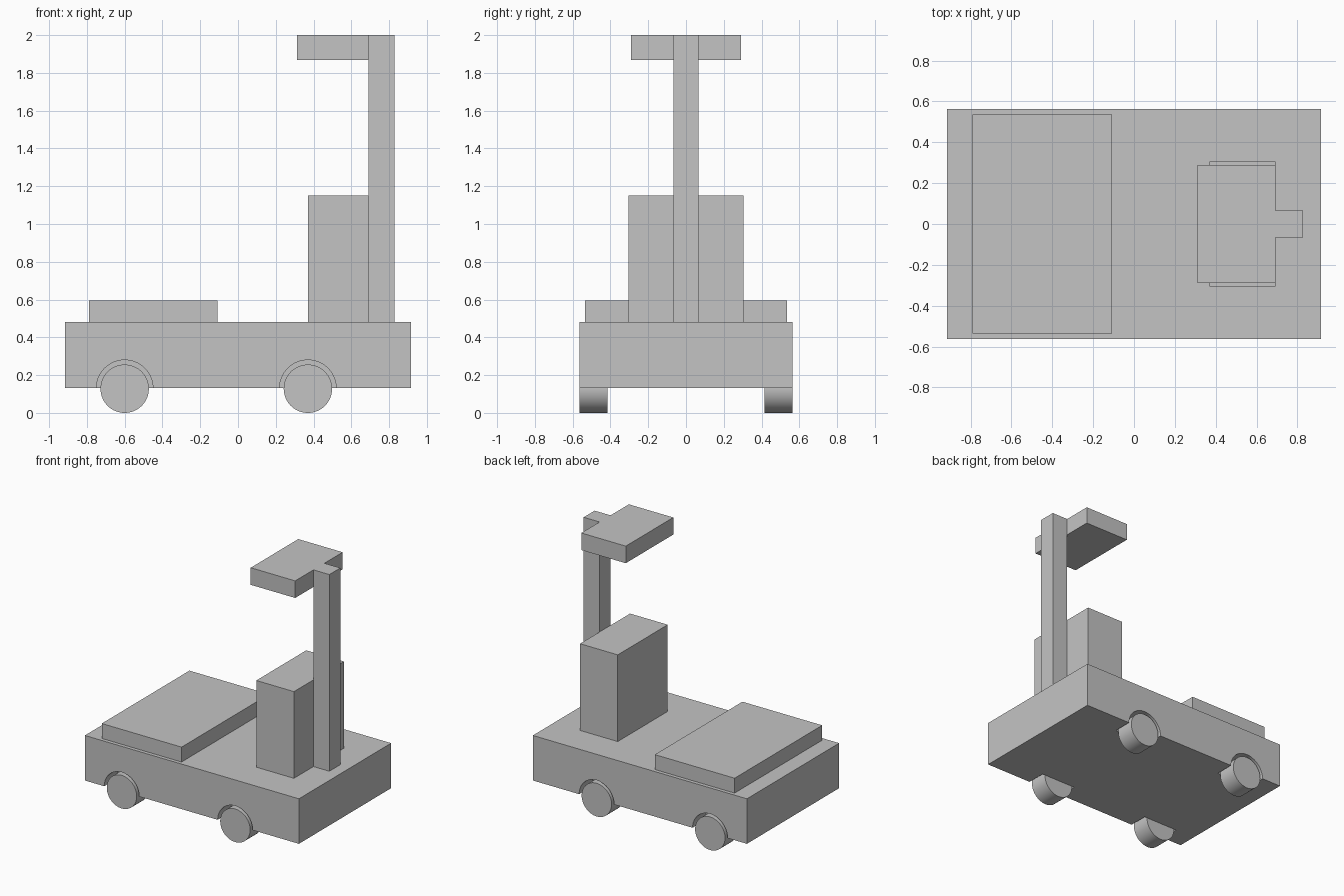
import bpy
import math

default_cube = bpy.data.objects.get("Cube")
if default_cube:
    bpy.data.objects.remove(default_cube, do_unlink=True)

# Single flat colour
grey = bpy.data.materials.new("plain_grey")
grey.use_nodes = True
colour = (0.55, 0.55, 0.55, 1)
grey.diffuse_color = colour
grey.node_tree.nodes["Principled BSDF"].inputs["Base Color"].default_value = colour


def box(name, x, y_half, z):
    """Box spanning two x limits and two z limits, symmetric in y."""
    bpy.ops.mesh.primitive_cube_add(
        size=1, location=((x[0] + x[1]) / 2, 0, (z[0] + z[1]) / 2))
    obj = bpy.context.object
    obj.name = name
    obj.scale = (x[1] - x[0], 2 * y_half, z[1] - z[0])
    bpy.ops.object.transform_apply(location=False, rotation=False, scale=True)
    obj.data.materials.append(grey)
    return obj


def axle_cylinder(name, radius, x, y, z):
    """Cylinder lying along y between two y limits."""
    bpy.ops.mesh.primitive_cylinder_add(
        vertices=64, radius=radius, depth=abs(y[1] - y[0]),
        location=(x, (y[0] + y[1]) / 2, z), rotation=(math.pi / 2, 0, 0))
    obj = bpy.context.object
    obj.name = name
    obj.data.materials.append(grey)
    return obj


deck = 0.48
side = 0.563
wheel_inner = 0.415
wheel_radius = 0.128
arch_radius = 0.15

# Chassis, front cover slab, seat box, mast and overhead plate
chassis = box("chassis", (-0.915, 0.915), side, (0.132, deck))
box("cover_slab", (-0.79, -0.108), 0.535, (deck, 0.595))
box("seat_box", (0.37, 0.692), 0.305, (deck, 1.15))
box("mast", (0.692, 0.828), 0.067, (deck, 2.0))
box("overhead_plate", (0.312, 0.692), 0.29, (1.868, 2.0))

# Wheels, each set in an arch cut into the chassis
for end, x in (("front", -0.6), ("rear", 0.37)):
    for label, sign in (("left", 1), ("right", -1)):
        cutter = axle_cylinder("arch_cutter", arch_radius, x,
                               (sign * wheel_inner, sign * 0.7), 0.13)
        cutter.hide_render = True
        cut = chassis.modifiers.new("wheel_arch", 'BOOLEAN')
        cut.operation = 'DIFFERENCE'
        cut.solver = 'EXACT'
        cut.object = cutter
        bpy.context.view_layer.objects.active = chassis
        bpy.ops.object.modifier_apply(modifier=cut.name)
        bpy.data.objects.remove(cutter, do_unlink=True)

        axle_cylinder(end + "_" + label + "_wheel", wheel_radius, x,
                      (sign * wheel_inner, sign * side), wheel_radius)
        bpy.ops.object.shade_smooth_by_angle()

# Smooth only the curved arch walls
bpy.ops.object.select_all(action='DESELECT')
chassis.select_set(True)
bpy.context.view_layer.objects.active = chassis
bpy.ops.object.shade_smooth_by_angle()
